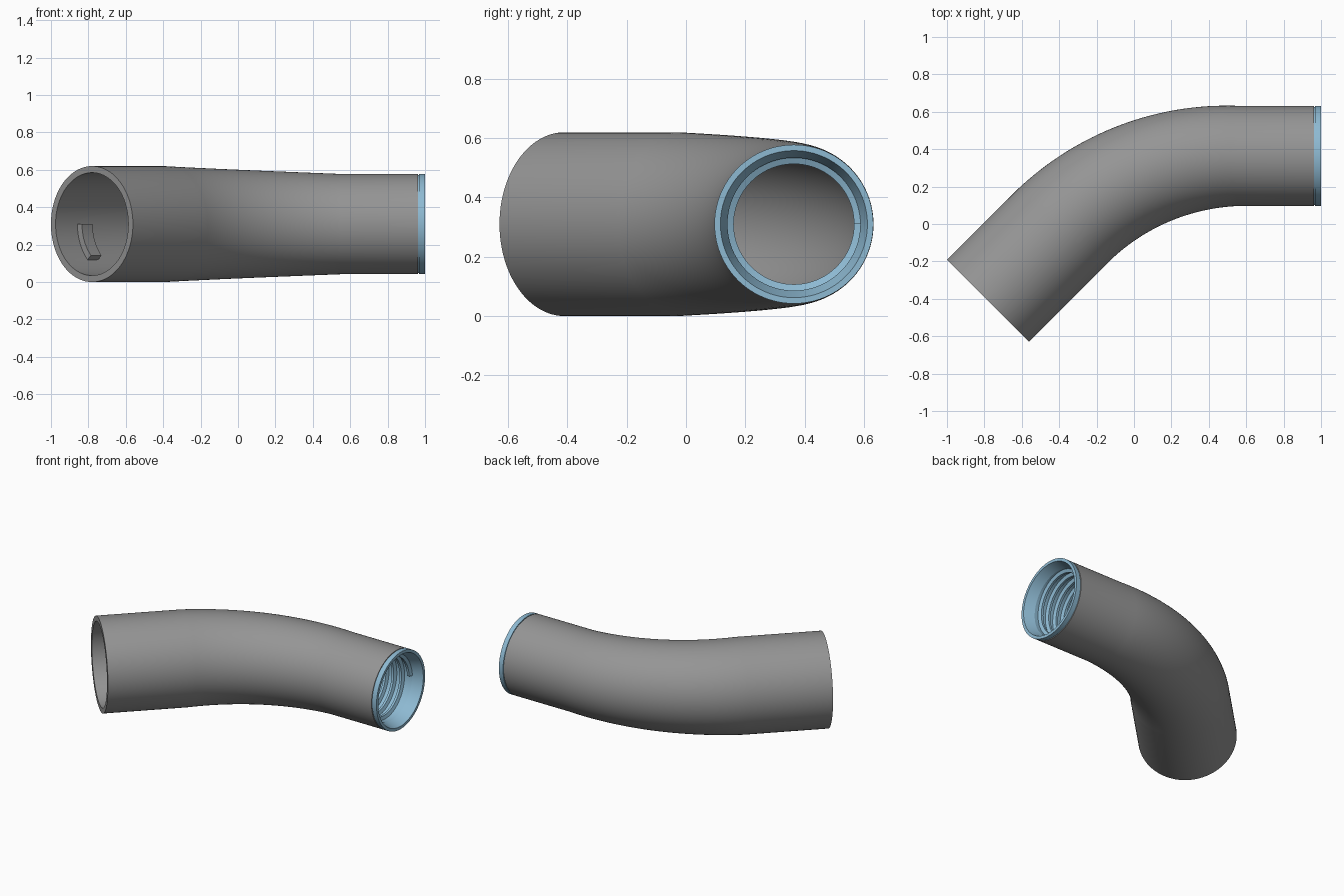
import bpy, bmesh, math
from mathutils import Vector

if "Cube" in bpy.data.objects:
    bpy.data.objects.remove(bpy.data.objects["Cube"])

SEG = 96
ZC, YC = 0.31, 0.364           # axis height, y of the narrow straight
BEND = math.radians(45)
R = 1.34                       # bend radius of the centre line
T = R * math.tan(BEND / 2)
CORNER = -0.005                # x where both straight axes meet
X_ARC = CORNER + T             # start of bend


def material(name, rgb):
    m = bpy.data.materials.new(name)
    m.diffuse_color = (*rgb, 1)
    m.use_nodes = True
    m.node_tree.nodes["Principled BSDF"].inputs["Base Color"].default_value = m.diffuse_color
    return m


GREY = material("mid grey", (0.30, 0.30, 0.30))
BLUE = material("soft blue", (0.27, 0.49, 0.65))


def point(c, a, r, phi):
    """Point on a ring around c, whose axis is turned by a in plan."""
    return Vector((c[0] - math.sin(a) * r * math.cos(phi),
                   c[1] + math.cos(a) * r * math.cos(phi),
                   ZC + r * math.sin(phi)))


def skin(name, rings, mat, closed_loop=True, closed_ring=True, angle=30):
    """Join equal point rows with quads; loop back to the first row or cap the ends."""
    bm = bmesh.new()
    rows = [[bm.verts.new(p) for p in row] for row in rings]
    n = len(rows[0])
    for i in range(len(rows) if closed_loop else len(rows) - 1):
        a, b = rows[i], rows[(i + 1) % len(rows)]
        for j in range(n):
            k = (j + 1) % n
            bm.faces.new((a[j], a[k], b[k], b[j]))
    if not closed_loop:
        bm.faces.new(rows[0])
        bm.faces.new(rows[-1][::-1])
    bmesh.ops.recalc_face_normals(bm, faces=bm.faces)
    me = bpy.data.meshes.new(name)
    bm.to_mesh(me)
    bm.free()
    ob = bpy.data.objects.new(name, me)
    bpy.context.collection.objects.link(ob)
    me.materials.append(mat)
    bpy.ops.object.select_all(action='DESELECT')
    ob.select_set(True)
    bpy.context.view_layer.objects.active = ob
    bpy.ops.object.shade_smooth_by_angle(angle=math.radians(angle))
    return ob


def ring(c, a, r):
    return [point(c, a, r, 2 * math.pi * j / SEG) for j in range(SEG)]


# Bent pipe body: outer skin forward, inner skin back
END = (-0.781, -0.410)
stations = [((0.962, YC), 0, 0)]
for i in range(33):
    a = BEND * i / 32
    stations.append(((X_ARC - R * math.sin(a), YC - R * (1 - math.cos(a))), a, i / 32))
stations.append((END, BEND, 1))
outer = [ring(c, a, 0.268 + 0.042 * t) for c, a, t in stations]
inner = [ring(c, a, 0.236 + 0.039 * t) for c, a, t in stations]
skin("pipe_body", outer + inner[::-1], GREY)

# Locking lugs on the wall of the wide mouth
for side, start in (("outer", -44), ("inner", 136)):
    rows = []
    for i in range(17):
        phi = math.radians(start + 44 * i / 16)
        rows.append([point((END[0] + s * math.cos(BEND), END[1] + s * math.sin(BEND)),
                           BEND, r, phi)
                     for s, r in ((0.165, 0.277), (0.165, 0.24), (0.245, 0.24), (0.245, 0.277))])
    skin("locking_lug_" + side, rows, GREY, closed_loop=False)

# Threaded collar: flange, flared mouth and liner bore
profile = [(0.968, 0.268), (1.0, 0.268), (1.0, 0.248), (0.93, 0.224), (0.60, 0.224),
           (0.60, 0.237), (0.955, 0.237), (0.955, 0.262), (0.968, 0.262)]
skin("threaded_collar", [ring((x, YC), 0, r) for x, r in profile], BLUE, angle=12)

# Internal screw thread: trapezoid swept along a helix
TURNS, PITCH = 5, 0.06
rows = []
for i in range(TURNS * SEG + 1):
    phi = 2 * math.pi * i / SEG
    x = 0.915 - PITCH * i / SEG
    rows.append([point((x + dx, YC), 0, r, phi)
                 for dx, r in ((0.018, 0.226), (0.008, 0.203), (-0.008, 0.203), (-0.018, 0.226))])
skin("screw_thread", rows, BLUE, closed_loop=False)
